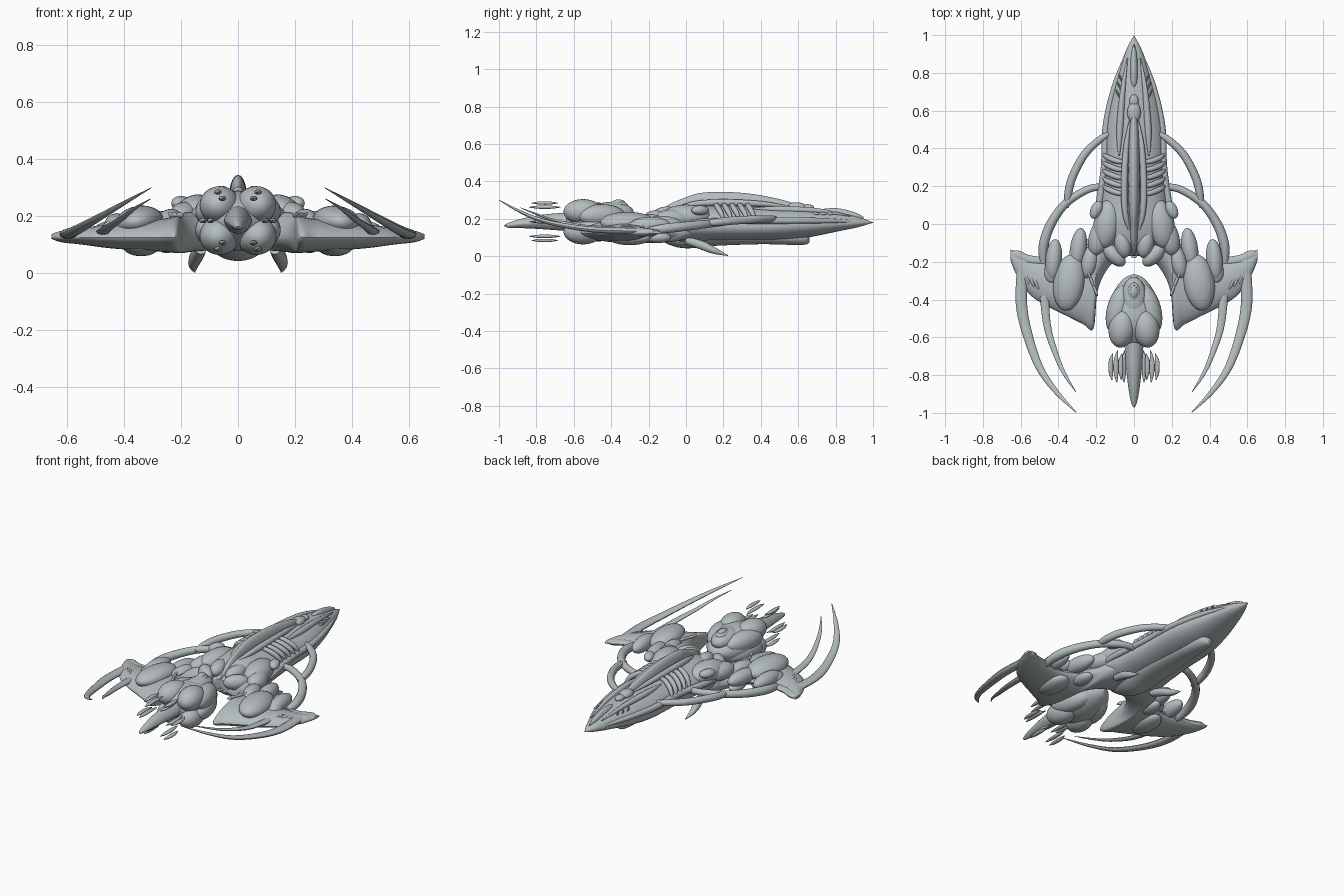
import bpy, bmesh, math
from mathutils import Vector, Matrix, Euler

GREY = bpy.data.materials.new("blue grey shell")
GREY.diffuse_color = (0.46, 0.51, 0.525, 1)


def finish(name, bm, mirror):
    """Turn a bmesh into a smooth object, mirrored across x = 0 if wanted."""
    bmesh.ops.recalc_face_normals(bm, faces=bm.faces)
    me = bpy.data.meshes.new(name)
    bm.to_mesh(me)
    bm.free()
    me.materials.append(GREY)
    me.shade_smooth()
    me.set_sharp_from_angle(angle=math.radians(40))
    ob = bpy.data.objects.new(name, me)
    bpy.context.collection.objects.link(ob)
    if mirror:
        m = ob.modifiers.new("mirror", 'MIRROR')
        m.use_mirror_merge = False
    return ob


def smooth(rows, steps):
    """Catmull-Rom interpolation of rows of numbers."""
    out = []
    for i in range(len(rows) - 1):
        a, b, c, d = (rows[max(i - 1, 0)], rows[i], rows[i + 1], rows[min(i + 2, len(rows) - 1)])
        for s in range(steps):
            t = s / steps
            out.append([0.5 * (2 * q + (r - p) * t + (2 * p - 5 * q + 4 * r - w) * t * t
                               + (3 * q - p - 3 * r + w) * t ** 3) for p, q, r, w in zip(a, b, c, d)])
    return out + [list(rows[-1])]


def loft(name, rings, mirror=False, power=1.0, n=28):
    """Skin rings given as (centre, side vector, up vector, down vector)."""
    bm = bmesh.new()
    loops = []
    for c, u, up, dn in rings:
        loop = []
        for k in range(n):
            a = 2 * math.pi * k / n
            co, si = math.cos(a), math.sin(a)
            h = abs(si) ** power
            loop.append(bm.verts.new(c + u * co + (up if si > 0 else dn) * h))
        loops.append(loop)
    for p, q in zip(loops, loops[1:]):
        for k in range(n):
            bm.faces.new((p[k], p[(k + 1) % n], q[(k + 1) % n], q[k]))
    bm.faces.new(loops[0])
    bm.faces.new(loops[-1])
    return finish(name, bm, mirror)


def body(name, rows, x=0.0, mirror=False, power=1.0):
    """Lengthwise body; rows are y, half width, middle z, top z, bottom z."""
    rings = [(Vector((x, y, m)), Vector((max(w, .001), 0, 0)), Vector((0, 0, max(t - m, .001))),
              Vector((0, 0, min(b - m, -.001)))) for y, w, m, t, b in smooth(rows, 6)]
    return loft(name, rings, mirror, power)


def tube(name, rows, flat=1.0, mirror=True):
    """Tapered tube; rows are x, y, z, radius."""
    pts = smooth(rows, 8)
    rings = []
    for i, p in enumerate(pts):
        d = Vector(pts[min(i + 1, len(pts) - 1)][:3]) - Vector(pts[max(i - 1, 0)][:3])
        ref = Vector((0, 0, 1)) if abs(d.normalized().z) < 0.9 else Vector((0, 1, 0))
        side = d.cross(ref).normalized()
        up = side.cross(d).normalized()
        r = max(p[3], .001)
        rings.append((Vector(p[:3]), side * r, up * r * flat, -up * r * flat))
    return loft(name, rings, mirror, n=14)


def egg(name, c, r, rot=(0, 0, 0), mirror=True):
    """Ellipsoid at c with radii r, turned by degrees."""
    bm = bmesh.new()
    mat = (Matrix.Translation(c) @ Euler([math.radians(a) for a in rot]).to_matrix().to_4x4()
           @ Matrix.Diagonal((*r, 1)))
    # poles point along the length
    bmesh.ops.create_uvsphere(bm, u_segments=28, v_segments=18, radius=1,
                              matrix=mat @ Matrix.Rotation(math.pi / 2, 4, 'X'))
    return finish(name, bm, mirror)


# Main hull, belly and nose
body("hull", [(1, 0, .18, .181, .179), (.92, .042, .178, .21, .155), (.8, .085, .17, .238, .13),
              (.65, .13, .165, .255, .1), (.5, .157, .16, .262, .085), (.3, .163, .155, .27, .08),
              (.12, .18, .155, .275, .075), (0, .195, .155, .275, .07), (-.1, .17, .15, .25, .085),
              (-.17, .06, .15, .19, .11)])
body("belly_keel", [(.66, .01, .1, .11, .075), (.62, .045, .1, .12, .06), (.4, .07, .1, .13, .064),
                    (.15, .09, .1, .13, .055), (0, .09, .1, .13, .042), (-.1, .06, .11, .13, .065),
                    (-.18, .01, .13, .14, .12)])
body("nose_canopy", [(.95, .003, .2, .21, .19), (.9, .015, .21, .235, .19), (.82, .021, .22, .255, .2),
                     (.75, .018, .23, .255, .21), (.72, .004, .23, .245, .22)])
tube("hull_edge", [(.03, .93, .185, .004), (.1, .74, .19, .014), (.148, .52, .19, .018),
                   (.158, .3, .19, .018), (.19, .05, .18, .018), (.19, -.08, .17, .004)])
tube("nose_strake", [(.035, .88, .215, .003), (.06, .7, .243, .014), (.075, .5, .25, .018), (.08, .36, .255, .004)])

# Dorsal spine with side rails and front cap
body("spine", [(.6, .012, .25, .275, .24), (.5, .024, .26, .305, .23), (.35, .03, .27, .333, .23),
               (.2, .031, .27, .344, .23), (.08, .027, .27, .338, .23), (0, .02, .26, .315, .22),
               (-.1, .02, .22, .27, .18), (-.17, .004, .19, .2, .17)])
tube("spine_rail", [(.022, .55, .265, .004), (.042, .4, .28, .015), (.052, .2, .287, .018),
                    (.045, .05, .28, .015), (.02, -.05, .26, .004)])
egg("spine_cap", (0, .59, .262), (.036, .055, .026), mirror=False)
egg("spine_cap_tip", (0, .65, .26), (.024, .035, .018), mirror=False)

# Ribs on the flanks
for i in range(5):
    y = .16 + i * .042
    tube("rib", [(.045, y, .275, .01), (.09, y + .005, .268, .014), (.14, y + .025, .235, .014),
                 (.166, y + .045, .19, .005)])

# Shoulder lobes at the rear of the hull
egg("shoulder", (.145, .0, .215), (.07, .13, .06), (0, 15, 8))
egg("shoulder_knob", (.2, .075, .245), (.03, .05, .026), (0, 0, 25))
egg("shoulder_fold", (.185, -.07, .2), (.055, .1, .05), (0, 20, 15))
egg("rear_lobe", (.105, -.165, .2), (.042, .075, .045), (0, 0, -45))
egg("rear_lobe_inner", (.06, -.1, .22), (.045, .08, .045), (0, 0, -10))

# Wings: rows are x, front y, back y, top z, bottom z
wing = smooth([(.02, 0, -.165, .2, .09), (.1, .04, -.195, .21, .08), (.16, .04, -.27, .215, .075),
               (.195, .0, -.37, .21, .07), (.215, -.05, -.555, .2, .07), (.27, -.14, -.53, .19, .075),
               (.36, -.19, -.485, .18, .08), (.46, -.19, -.435, .17, .088), (.55, -.175, -.375, .158, .1),
               (.62, -.148, -.275, .148, .108), (.655, -.135, -.19, .136, .12)], 6)
loft("wing", [(Vector((x, (f + b) / 2, .125)), Vector((0, (f - b) / 2, 0)),
               Vector((0, 0, t - .125)), Vector((0, 0, bt - .125))) for x, f, b, t, bt in wing],
     mirror=True, power=1.25)
tube("wing_front_edge", [(.36, -.2, .135, .006), (.46, -.2, .135, .022), (.56, -.19, .132, .026),
                         (.62, -.165, .13, .026), (.65, -.16, .13, .012)], .6)

# Swollen sacs above and below the wings
egg("wing_sac_large", (.345, -.31, .18), (.082, .15, .056), (0, 8, 8))
egg("wing_sac_front", (.295, -.13, .17), (.044, .11, .045), (0, 0, 8))
egg("wing_sac_outer", (.425, -.19, .165), (.044, .11, .045), (0, 0, 5))
egg("wing_sac_rim", (.435, -.26, .15), (.042, .06, .04))
egg("wing_sac_inner", (.235, -.2, .18), (.045, .09, .045), (0, 0, 12))
egg("under_wing_sac", (.34, -.3, .095), (.065, .11, .036))
egg("under_wing_sac_front", (.25, -.15, .1), (.04, .07, .03))

# Vent slits on the wings and nose
for i in range(3):
    egg("wing_vent", (.205 + i * .018, -.35 + i * .045, .203), (.008, .034, .01), (0, 0, -20))
    egg("tip_vent", (.515 + i * .024, -.32 + i * .014, .158 - i * .004), (.008, .03, .008), (0, 0, -22))
    egg("nose_vent", (.07 + i * .008, .77 - i * .04, .228), (.005, .025, .008), (0, 0, -25))

# Arched struts joining hull and wings
tube("front_arch", [(.1, .49, .2, .008), (.17, .455, .2, .018), (.26, .37, .197, .021), (.325, .25, .19, .022),
                    (.35, .15, .18, .02), (.352, .085, .175, .006)])
tube("rear_arch", [(.15, .195, .18, .018), (.24, .185, .18, .02), (.36, .11, .172, .022), (.44, 0, .16, .025),
                   (.478, -.11, .148, .026), (.48, -.2, .135, .02)])

# Long swept blades
tube("outer_blade", [(.59, -.23, .135, .03), (.596, -.42, .138, .03), (.565, -.58, .152, .026),
                     (.5, -.76, .188, .02), (.41, -.89, .24, .013), (.305, -.998, .299, .002)], .55)
tube("inner_blade", [(.475, -.28, .14, .025), (.472, -.42, .147, .023), (.455, -.56, .16, .019),
                     (.41, -.7, .19, .014), (.365, -.8, .225, .009), (.308, -.888, .26, .002)], .55)

# Belly claws
tube("belly_claw", [(.13, .0, .085, .02), (.145, .08, .06, .024), (.156, .15, .03, .018), (.152, .225, .003, .002)])

# Detached pod with lobed shell
body("pod_core", [(-.265, .004, .18, .19, .17), (-.29, .055, .18, .215, .135), (-.36, .108, .182, .26, .1),
                  (-.45, .135, .184, .285, .08), (-.55, .12, .184, .28, .085), (-.62, .07, .184, .24, .13),
                  (-.65, .03, .184, .2, .165)])
for s in (1, -1):
    egg("pod_rear_lobe", (.064, -.55, .184 + s * .054), (.07, .105, .067), (0, 0, 8))
    egg("pod_side_lobe", (.083, -.45, .184 + s * .032), (.06, .13, .062), (0, 0, 15))
egg("pod_top_plate", (0, -.4, .235), (.068, .12, .055), mirror=False)
egg("pod_eye_rim", (0, -.365, .27), (.034, .055, .026), mirror=False)
egg("pod_eye", (0, -.36, .287), (.02, .034, .016), mirror=False)

# Pod tail spike and the small floating fins around it
body("pod_spike", [(-.6, .05, .184, .235, .135), (-.68, .048, .184, .23, .138), (-.78, .04, .18, .22, .145),
                   (-.88, .028, .172, .2, .15), (-.95, .014, .165, .178, .152), (-.972, .001, .163, .164, .162)],
     power=1.5)
for a in (55, 0, -55):
    ca, sa = math.cos(math.radians(a)), math.sin(math.radians(a))
    for r, ln in ((.095, .085), (.122, .07)):
        x, z = ca * r, .184 + sa * r
        tube("pod_fin", [(x * .92, -.755 + ln, z, .002), (x, -.755 + ln * .4, z, .012),
                         (x, -.755 - ln * .4, z, .012), (x * .96, -.755 - ln, z, .002)], .7)
